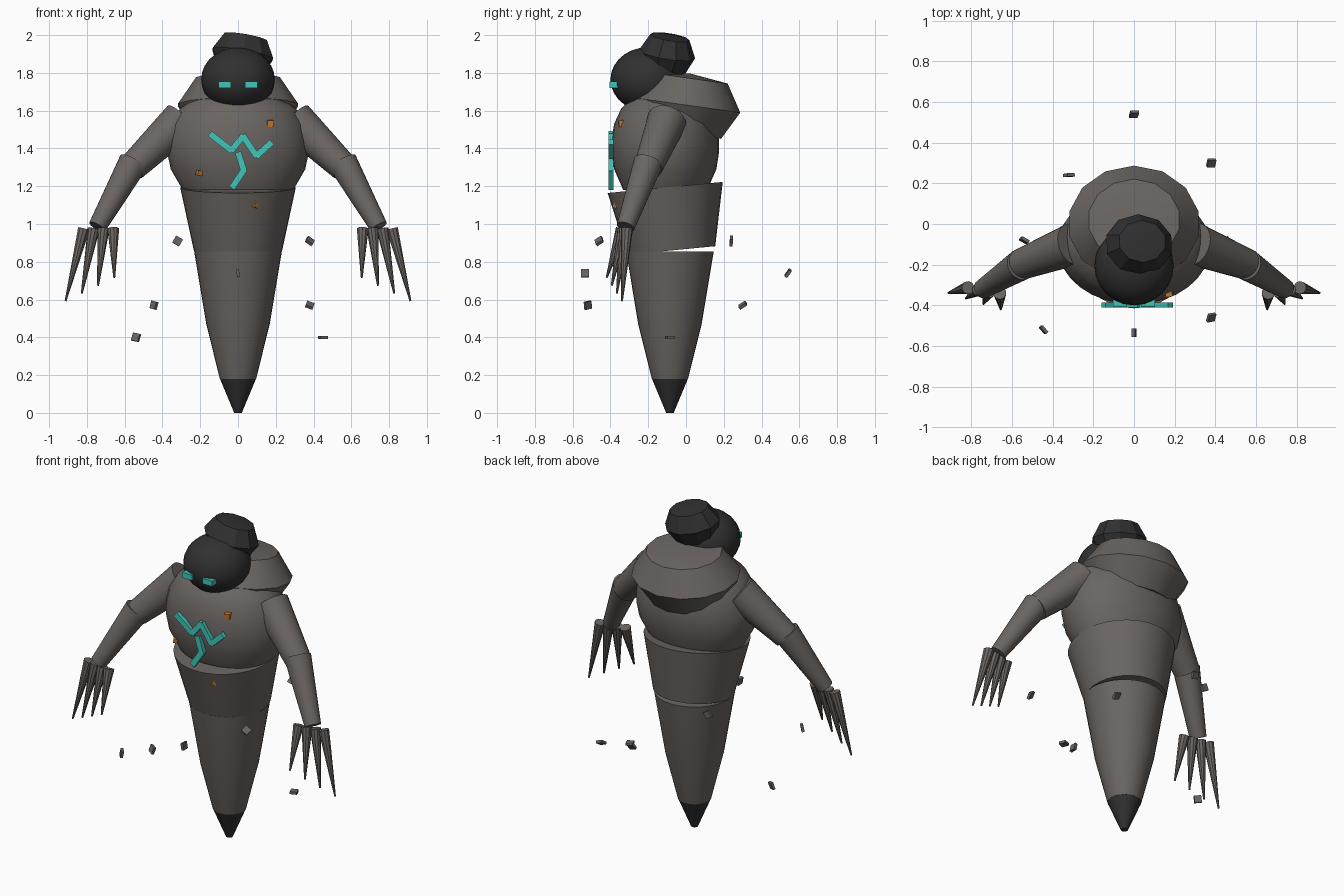
import bpy, bmesh, math
from mathutils import Vector

cube = bpy.data.objects.get("Cube")
if cube:
    bpy.data.objects.remove(cube, do_unlink=True)


def material(name, rgb):
    m = bpy.data.materials.new(name)
    m.use_nodes = True
    m.diffuse_color = (*rgb, 1)
    m.node_tree.nodes["Principled BSDF"].inputs["Base Color"].default_value = (*rgb, 1)
    return m


STONE = material("warm_grey_stone", (0.145, 0.13, 0.12))
DARK = material("charcoal", (0.03, 0.03, 0.03))
TEAL = material("glowing_teal", (0.05, 0.56, 0.48))
ORANGE = material("rust_orange", (0.58, 0.19, 0.03))


def finish(bm, name, mat, loc=(0, 0, 0), rot=(0, 0, 0), scale=(1, 1, 1), smooth=True):
    bmesh.ops.recalc_face_normals(bm, faces=bm.faces)
    mesh = bpy.data.meshes.new(name)
    bm.to_mesh(mesh)
    bm.free()
    mesh.materials.append(mat)
    ob = bpy.data.objects.new(name, mesh)
    bpy.context.collection.objects.link(ob)
    ob.location, ob.scale = loc, scale
    ob.rotation_euler = [math.radians(a) for a in rot]
    if smooth:
        bpy.ops.object.select_all(action="DESELECT")
        ob.select_set(True)
        bpy.context.view_layer.objects.active = ob
        bpy.ops.object.shade_smooth_by_angle(angle=math.radians(32))


def lathe(name, profile, mat, segs=32, **place):
    """Closed solid of revolution from (radius, height) points, bottom to top."""
    bm = bmesh.new()
    rings = []
    for r, z in profile:
        count = segs if r else 1
        angles = [math.tau * i / segs for i in range(count)]
        rings.append([bm.verts.new((r * math.sin(a), r * math.cos(a), z)) for a in angles])
    for low, high in zip(rings, rings[1:]):
        for i in range(segs):
            j = i + 1
            corners = (low[i % len(low)], low[j % len(low)],
                       high[j % len(high)], high[i % len(high)])
            bm.faces.new(list(dict.fromkeys(corners)))
    for end in (rings[0], rings[-1]):
        if len(end) > 1:
            bm.faces.new(end)
    finish(bm, name, mat, **place)


def limb(name, a, b, r1, r2, mat, segs=24):
    """Tapered round bar from point a to point b."""
    a, b = Vector(a), Vector(b)
    turn = (b - a).to_track_quat("Z", "Y").to_euler()
    lathe(name, [(r1, 0), (r2, (b - a).length)], mat, segs,
          loc=a, rot=[math.degrees(t) for t in turn])


def block(name, size, mat, loc, rot=(0, 0, 0)):
    bm = bmesh.new()
    bmesh.ops.create_cube(bm, size=1)
    for v in bm.verts:
        v.co *= Vector(size)
    finish(bm, name, mat, loc, rot, smooth=False)


# Tapering tail and waist
AXIS_Y = -0.085
lathe("tail_tip", [(0.02, 0), (0.095, 0.18)], DARK, loc=(0, AXIS_Y, 0))
lathe("lower_body", [(0.096, 0.18), (0.168, 0.47), (0.232, 0.855)], STONE, loc=(0, AXIS_Y, 0))
lathe("waist", [(0.234, 0), (0.306, 0.335)], STONE, loc=(0, -0.078, 0.86), rot=(5.5, 0, 0))

# Chest
lathe("chest", [(0.78, -0.22), (0.95, -0.11), (1, -0.02), (1, 0.04), (0.95, 0.13),
                (0.82, 0.21), (0.58, 0.28), (0, 0.33)], STONE,
      loc=(0, -0.11, 1.4), scale=(0.375, 0.285, 1))

# Faceted boulders on the back and crown
BOULDER = [(0, -0.8), (0.72, -0.72), (1, 0), (0.7, 0.68), (0, 0.8)]
lathe("back_hump", BOULDER, STONE, 14, loc=(0, 0, 1.63), rot=(-8, 0, 0),
      scale=(0.325, 0.29, 0.21))
lathe("crown", BOULDER, DARK, 10, loc=(0.025, -0.1, 1.9), rot=(-9, 10, 0),
      scale=(0.17, 0.15, 0.135))

# Head
bm = bmesh.new()
bmesh.ops.create_uvsphere(bm, u_segments=24, v_segments=14, radius=1)
finish(bm, "head", DARK, loc=(0, -0.205, 1.765), scale=(0.195, 0.195, 0.17))
limb("neck", (0, -0.16, 1.74), (0, -0.04, 1.78), 0.13, 0.07, DARK)

# Arms, hands and eyes on both sides
for side, s in (("left", 1), ("right", -1)):
    limb(side + "_upper_arm", (s * 0.3, -0.1, 1.55), (s * 0.56, -0.2, 1.3), 0.105, 0.076, STONE)
    limb(side + "_forearm", (s * 0.555, -0.2, 1.325), (s * 0.745, -0.32, 0.985),
         0.078, 0.048, STONE)
    for i in range(4):
        base = (s * (0.66 + 0.052 * i), -0.34 + 0.009 * i, 0.975)
        tip = (s * (0.655 + 0.086 * i), -0.42 + 0.027 * i, 0.715 - 0.041 * i)
        limb(f"{side}_claw_{i + 1}", base, tip, 0.032, 0.005, STONE, 10)
    block(side + "_eye", (0.068, 0.045, 0.034), TEAL, (s * 0.07, -0.383, 1.737))


# Zigzag crack across the chest, with a branch
def crack(name, points):
    for i, (p, q) in enumerate(zip(points, points[1:])):
        dx, dz = q[0] - p[0], q[1] - p[1]
        block(f"{name}_{i + 1}", (math.hypot(dx, dz) + 0.012, 0.026, 0.034), TEAL,
              ((p[0] + q[0]) / 2, -0.398, (p[1] + q[1]) / 2),
              (0, -math.degrees(math.atan2(dz, dx)), 0))


crack("chest_crack", [(-0.145, 1.475), (-0.035, 1.39), (0.027, 1.465),
                      (0.098, 1.36), (0.175, 1.43)])
crack("crack_branch", [(0.002, 1.375), (0.03, 1.285), (-0.03, 1.195)])

# Rust nuggets stuck in the surface
for i, (loc, size) in enumerate([((0.17, -0.34, 1.532), 0.034),
                                 ((-0.205, -0.326, 1.27), 0.026),
                                 ((0.09, -0.368, 1.1), 0.028)]):
    block(f"rust_nugget_{i + 1}", (size,) * 3, ORANGE, loc, (6, 10 * i, 8 + 20 * i))

# Floating stone chips
CHIPS = [((-0.32, 0.24, 0.91), (85, 30, 0)), ((0.38, -0.46, 0.91), (40, 35, 10)),
         ((0, 0.54, 0.74), (55, 15, 0)), ((0, -0.535, 0.74), (0, 80, 0)),
         ((-0.445, -0.52, 0.57), (80, 10, -50)), ((0.38, 0.3, 0.57), (35, 20, 0)),
         ((-0.54, -0.08, 0.4), (75, 10, -30)), ((0.45, -0.085, 0.4), (0, 0, 20))]
for i, (loc, rot) in enumerate(CHIPS):
    block(f"stone_chip_{i + 1}", (0.042, 0.042, 0.016), STONE, loc, rot)
